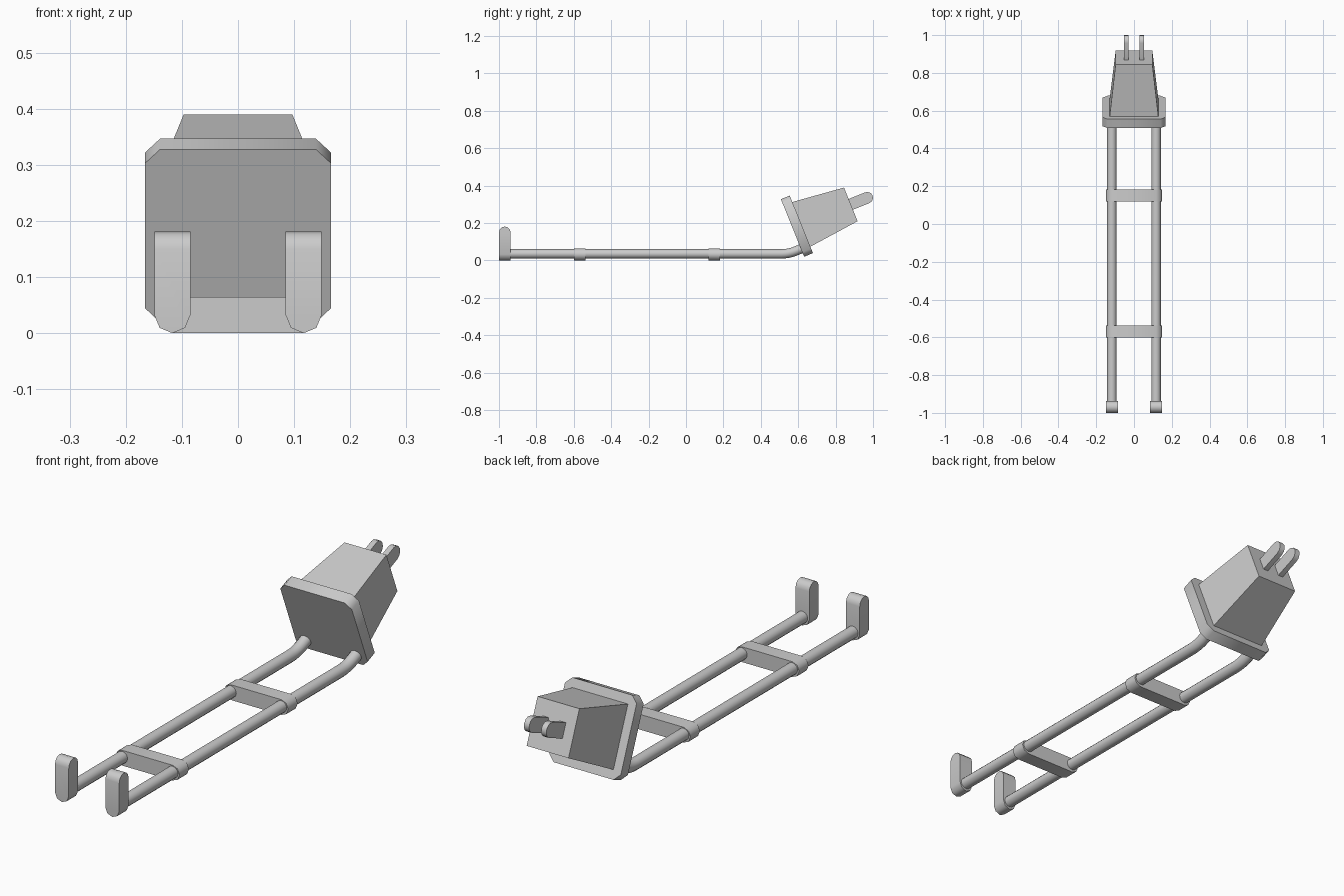
import bpy, bmesh
from math import sin, cos, pi, radians
from mathutils import Vector, Matrix

if "Cube" in bpy.data.objects:
    bpy.data.objects.remove(bpy.data.objects["Cube"])

TILT = radians(22)
HEAD = Matrix.Translation((0, 0.5695, 0.1735)) @ Matrix.Rotation(TILT, 4, 'X')
RX, RZ, R = 0.117, 0.032, 0.032      # rail position, clip radius


def arc(cx, cy, r, a0, a1, n=4):
    return [(cx + r * cos(a0 + (a1 - a0) * i / n),
             cy + r * sin(a0 + (a1 - a0) * i / n)) for i in range(n + 1)]


def prism(bm, pts, offset):
    """Closed prism from a 3D outline swept along an offset."""
    a = [bm.verts.new(p) for p in pts]
    b = [bm.verts.new(Vector(p) + Vector(offset)) for p in pts]
    bm.faces.new(a)
    bm.faces.new(b[::-1])
    for i in range(len(a)):
        j = (i + 1) % len(a)
        bm.faces.new((a[j], a[i], b[i], b[j]))


def smooth(ob):
    bpy.ops.object.select_all(action='DESELECT')
    ob.select_set(True)
    bpy.context.view_layer.objects.active = ob
    bpy.ops.object.shade_smooth_by_angle(angle=radians(50))


def finish(name, bm, matrix=None, mirror=False):
    bmesh.ops.recalc_face_normals(bm, faces=bm.faces[:])
    me = bpy.data.meshes.new(name)
    bm.to_mesh(me)
    bm.free()
    ob = bpy.data.objects.new(name, me)
    bpy.context.collection.objects.link(ob)
    if matrix is not None:
        ob.matrix_world = matrix
    smooth(ob)
    if mirror:
        ob.modifiers.new("Mirror", 'MIRROR').use_clip = False
    return ob


# Pair of bent rails running from the feet into the plate
cu = bpy.data.curves.new("rails", 'CURVE')
cu.dimensions = '3D'
cu.bevel_depth = 0.025
cu.bevel_resolution = 4
cu.use_fill_caps = True
bend = [(0.51 + 0.2 * sin(TILT * i / 4), 0.035 + 0.2 * (1 - cos(TILT * i / 4)))
        for i in range(5)]
y, z = bend[-1]
path = [(-0.95, 0.035)] + bend + [(y + 0.05 * cos(TILT), z + 0.05 * sin(TILT))]
for side in (-1, 1):
    sp = cu.splines.new('POLY')
    sp.points.add(len(path) - 1)
    for p, (y, z) in zip(sp.points, path):
        p.co = (side * RX, y, z, 1)
    sp.use_smooth = True
tmp = bpy.data.objects.new("rails_curve", cu)
bpy.context.collection.objects.link(tmp)
mesh = bpy.data.meshes.new_from_object(
    tmp.evaluated_get(bpy.context.evaluated_depsgraph_get()))
bpy.data.objects.remove(tmp)
rails = bpy.data.objects.new("rails", mesh)
bpy.context.collection.objects.link(rails)
smooth(rails)

# Two crossbars with rounded ends
for name, y in (("front_crossbar", -0.60), ("rear_crossbar", 0.12)):
    bm = bmesh.new()
    outline = arc(RX, RZ, R, -pi / 2, pi / 2) + arc(-RX, RZ, R, pi / 2, 3 * pi / 2)
    prism(bm, [(x, y, z) for x, z in outline], (0, 0.063, 0))
    finish(name, bm)

# Upright feet: bottom rounded around the rail, top rounded front to back
bm = bmesh.new()
top = 0.15
under = [(RX - R, top)] + arc(RX, RZ, R, pi, 2 * pi) + [(RX + R, top)]
prism(bm, [(x, -1.0, z) for x, z in under], (0, 0.062, 0))
prism(bm, [(RX - R, y, z) for y, z in arc(-0.969, top, 0.031, 0, pi, 6)], (2 * R, 0, 0))
inner = [f for f in bm.faces if all(abs(v.co.z - top) < 1e-4 for v in f.verts)]
bmesh.ops.delete(bm, geom=inner, context='FACES')
bmesh.ops.remove_doubles(bm, verts=bm.verts[:], dist=1e-4)
bmesh.ops.dissolve_limit(bm, angle_limit=0.01, verts=bm.verts[:], edges=bm.edges[:])
finish("feet", bm, mirror=True)

# Square plate with clipped corners
bm = bmesh.new()
h, c = 0.166, 0.139
prism(bm, [(h, 0, -c), (h, 0, c), (c, 0, h), (-c, 0, h),
           (-h, 0, c), (-h, 0, -c), (-c, 0, -h), (c, 0, -h)], (0, 0.051, 0))
finish("plate", bm, HEAD)

# Tapered block behind the plate
bm = bmesh.new()
bmesh.ops.create_cube(bm, size=2)
for v in bm.verts:
    s, y = (0.13, 0.04) if v.co.y < 0 else (0.097, 0.336)
    v.co = (v.co.x * s, y, v.co.z * s)
finish("tapered_block", bm, HEAD)

# Two flat prongs with rounded tips
bm = bmesh.new()
tip = [(0.031 * cos(a), 0.431 + 0.031 * sin(a)) for a in [pi * i / 6 for i in range(7)]]
outline = [(0.031, 0.32)] + tip + [(-0.031, 0.32)]
prism(bm, [(0.028, y, z) for z, y in outline], (0.024, 0, 0))
finish("prongs", bm, HEAD, mirror=True)
